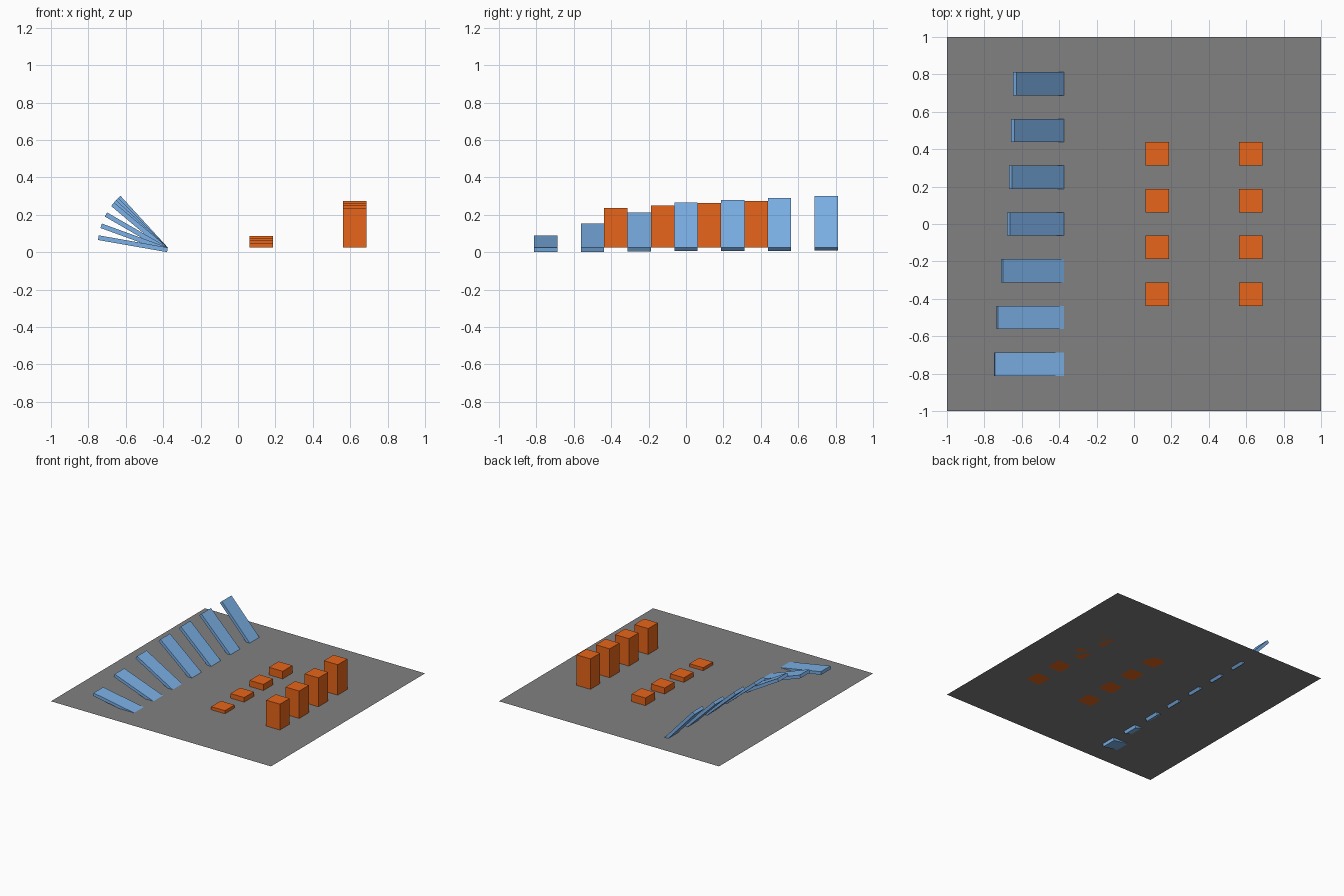
import bpy, bmesh
from math import radians
from mathutils import Matrix, Vector

if "Cube" in bpy.data.objects:
    bpy.data.objects.remove(bpy.data.objects["Cube"])

M = 0.125          # one grid metre in model units
FLOOR_Z = 0.0246   # floor level; ramp feet sink just below it


def material(name, color):
    mat = bpy.data.materials.new(name)
    mat.diffuse_color = color
    mat.use_nodes = True
    mat.node_tree.nodes["Principled BSDF"].inputs["Base Color"].default_value = mat.diffuse_color
    return mat


def add_object(name, bm, mat):
    mesh = bpy.data.meshes.new(name)
    bm.to_mesh(mesh)
    bm.free()
    obj = bpy.data.objects.new(name, mesh)
    mesh.materials.append(mat)
    bpy.context.collection.objects.link(obj)
    return obj


def box(name, size, center, mat):
    """Box mesh whose object origin sits at its pivot."""
    bm = bmesh.new()
    bmesh.ops.create_cube(bm, size=1, matrix=Matrix.Translation(center) @ Matrix.Diagonal((*size, 1)))
    return add_object(name, bm, mat)


gray = material("floor_gray", (0.22, 0.22, 0.22, 1))
blue = material("ramp_blue", (0.20, 0.44, 0.80, 1))
orange = material("block_orange", (0.80, 0.13, 0.01, 1))

# Floor: single flat sheet
bm = bmesh.new()
bmesh.ops.create_grid(bm, x_segments=1, y_segments=1, size=1)
add_object("floor", bm, gray).location.z = FLOOR_Z

# Ramps: planks hinged at the lower edge of their top face, rising towards -x
LENGTH, THICK = 3 * M, 0.2 * M
for i, angle in enumerate((10, 20, 30, 40, 42.5, 45, 47.5)):
    ramp = box(f"ramp_{i + 1}", (LENGTH, M, THICK), Vector((-LENGTH / 2, 0, -THICK / 2)), blue)
    ramp.location = (-0.375, -0.75 + 0.25 * i, FLOOR_Z)
    ramp.rotation_euler.y = radians(angle)

# Blocks: a row of low steps and a row of tall blocks
for row, x, heights in (("step_block", 0.125, (0.2, 0.3, 0.4, 0.5)),
                        ("tall_block", 0.625, (1.7, 1.8, 1.9, 2.0))):
    for i, h in enumerate(heights):
        block = box(f"{row}_{i + 1}", (M, M, h * M), Vector((0, 0, h * M / 2)), orange)
        block.location = (x, -0.375 + 0.25 * i, FLOOR_Z)
